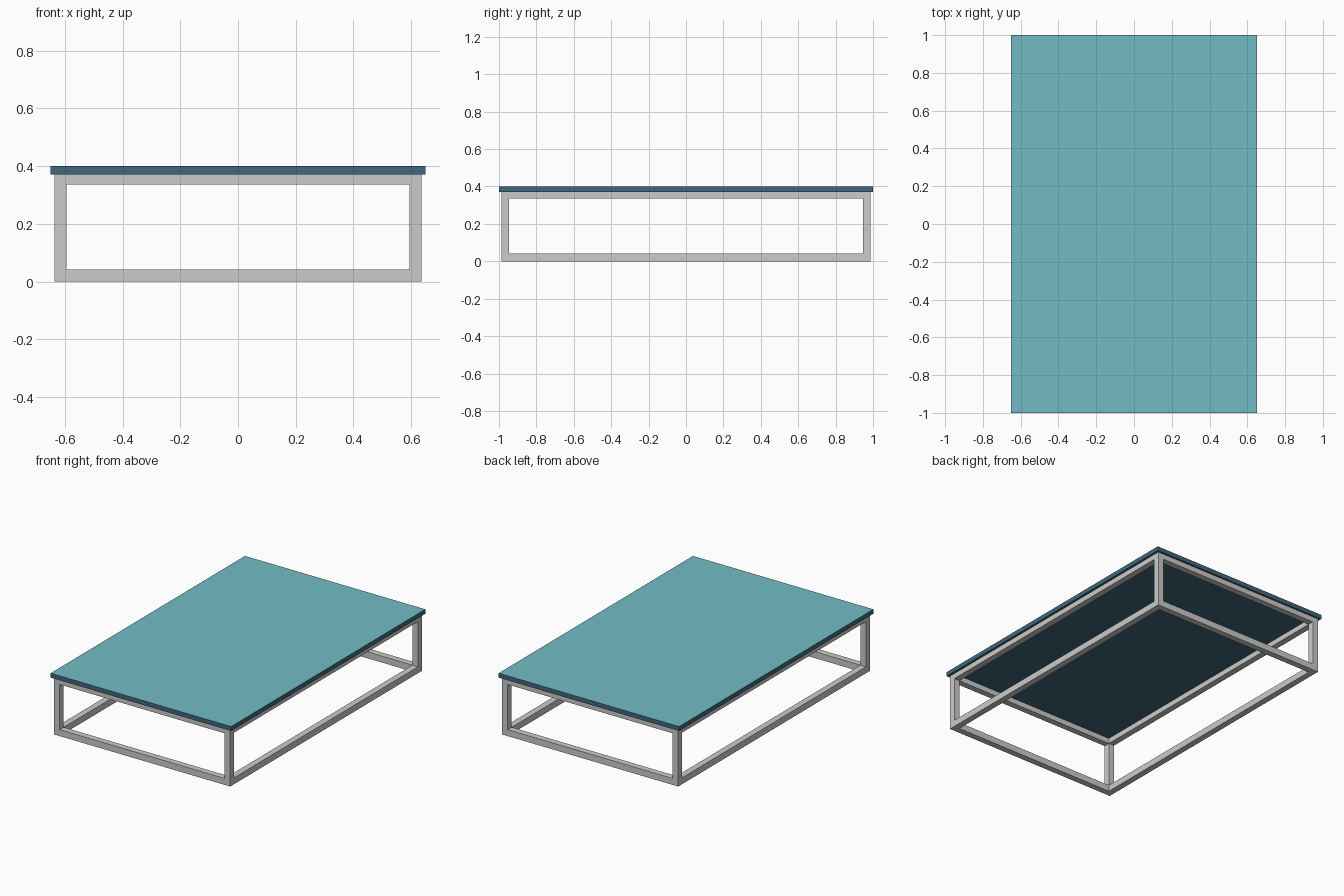
import bpy, bmesh

if "Cube" in bpy.data.objects:
    bpy.data.objects.remove(bpy.data.objects["Cube"])

def mat(name, rgb):
    m = bpy.data.materials.new(name)
    m.diffuse_color = (*rgb, 1)
    m.use_nodes = True
    m.node_tree.nodes["Principled BSDF"].inputs["Base Color"].default_value = m.diffuse_color
    return m

STEEL = mat("light grey metal", (0.60, 0.60, 0.59))
TEAL = mat("teal top", (0.17, 0.50, 0.56))
NAVY = mat("dark blue edge", (0.052, 0.135, 0.20))

def finish(bm, name, mats):
    bmesh.ops.recalc_face_normals(bm, faces=bm.faces)
    me = bpy.data.meshes.new(name)
    bm.to_mesh(me)
    bm.free()
    for m in mats:
        me.materials.append(m)
    ob = bpy.data.objects.new(name, me)
    bpy.context.collection.objects.link(ob)
    return ob

def box(name, x0, x1, y0, y1, z0, z1, mats):
    bm = bmesh.new()
    bmesh.ops.create_cube(bm, size=1)
    for v in bm.verts:
        v.co = (x1 if v.co.x > 0 else x0,
                y1 if v.co.y > 0 else y0,
                z1 if v.co.z > 0 else z0)
    return finish(bm, name, mats)

def ring(name, hx, hy, t, z0, z1):
    """Rectangular frame with mitred corners."""
    bm = bmesh.new()
    corners = [(-1, -1), (1, -1), (1, 1), (-1, 1)]
    loops = [[bm.verts.new((sx * (hx - i), sy * (hy - i), z)) for sx, sy in corners]
             for i, z in ((0, z0), (0, z1), (t, z1), (t, z0))]
    for a in range(4):
        la, lb = loops[a], loops[(a + 1) % 4]
        for k in range(4):
            n = (k + 1) % 4
            bm.faces.new((la[k], la[n], lb[n], lb[k]))
    return finish(bm, name, [STEEL])

HX, HY, T = 0.635, 0.987, 0.041
LOW, HIGH, TOP = 0.042, 0.336, 0.371

# Base and upper rails
ring("base_rails", HX, HY, T, 0, LOW)
ring("upper_rails", HX, HY, T, HIGH, TOP)

# Corner posts
for sx, side in ((-1, "left"), (1, "right")):
    for sy, end in ((-1, "front"), (1, "back")):
        xs = sorted((sx * HX, sx * (HX - T)))
        ys = sorted((sy * HY, sy * (HY - T)))
        box(f"{end}_{side}_post", *xs, *ys, LOW, HIGH, [STEEL])

# Table top: teal upper face, dark edges and underside
top = box("table_top", -0.65, 0.65, -1, 1, TOP, 0.40, [NAVY, TEAL])
for p in top.data.polygons:
    p.material_index = 1 if p.normal.z > 0.5 else 0
